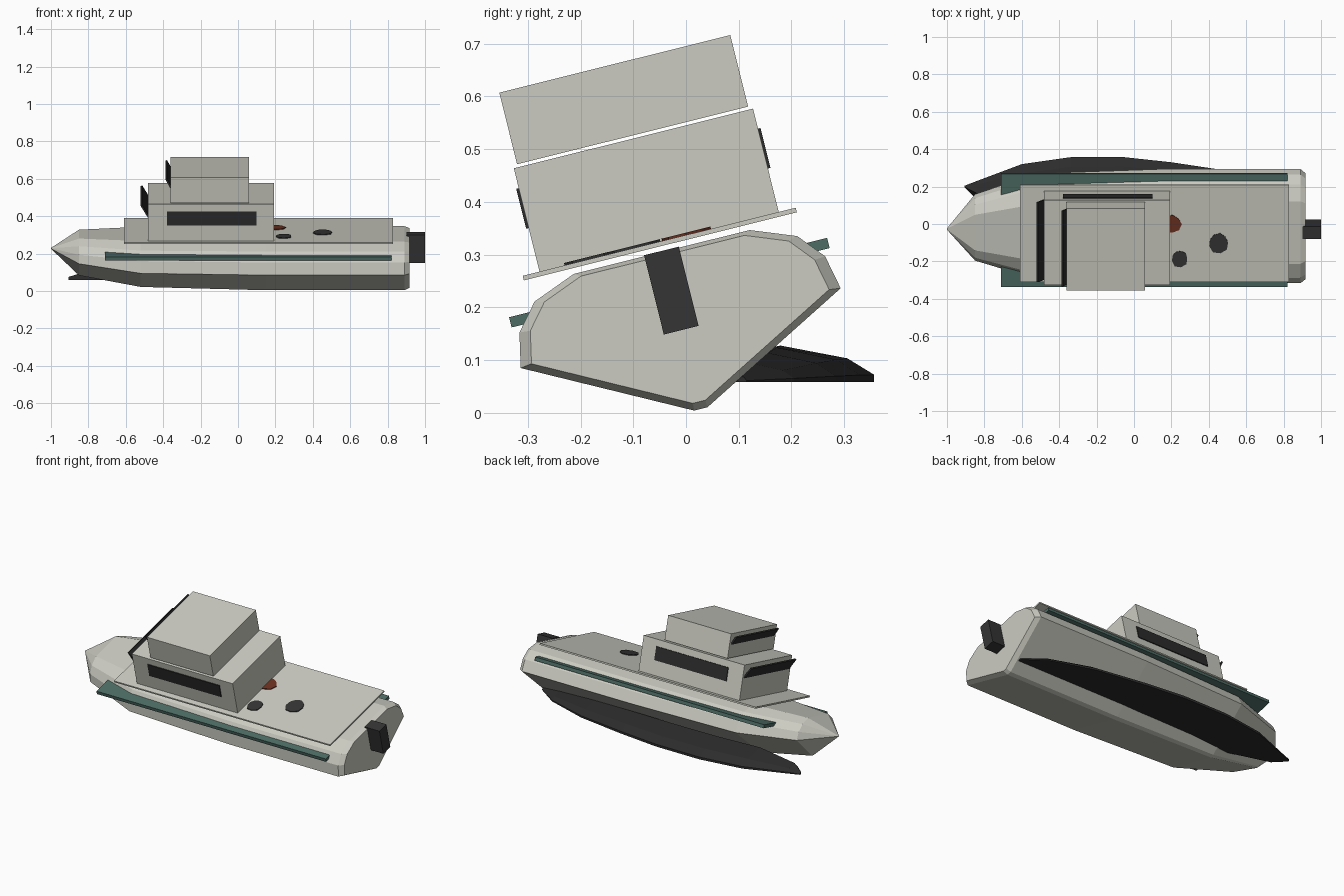
import bpy, bmesh, math, random
from mathutils import Matrix, Vector

if "Cube" in bpy.data.objects:
    bpy.data.objects.remove(bpy.data.objects["Cube"])

random.seed(4)


def material(name, rgb):
    m = bpy.data.materials.new(name)
    m.diffuse_color = (*rgb, 1)
    m.use_nodes = True
    m.node_tree.nodes["Principled BSDF"].inputs["Base Color"].default_value = m.diffuse_color
    return m


PALE = material("pale_grey", (0.60, 0.60, 0.54))
TEAL = material("dark_teal", (0.075, 0.15, 0.13))
DARK = material("charcoal", (0.035, 0.035, 0.036))
BLACK = material("soot_black", (0.025, 0.025, 0.026))
RUST = material("rust_red", (0.15, 0.03, 0.015))

# The whole boat heels over about its length axis; its centreline is at y = 0.029
HEEL = Matrix.Rotation(math.radians(14), 4, 'X') @ Matrix.Translation((0, 0.029, 0))


def finish(name, bm, mat, heel=True):
    bmesh.ops.recalc_face_normals(bm, faces=bm.faces)
    if heel:
        bm.transform(HEEL)
    me = bpy.data.meshes.new(name)
    bm.to_mesh(me)
    bm.free()
    me.materials.append(mat)
    ob = bpy.data.objects.new(name, me)
    bpy.context.collection.objects.link(ob)
    return ob


def box(name, x, y, z, mat):
    bm = bmesh.new()
    bmesh.ops.create_cube(bm, size=1)
    for v in bm.verts:
        v.co = Vector(r[0] if c < 0 else r[1] for c, r in zip(v.co, (x, y, z)))
    return finish(name, bm, mat)


def loft(name, rings, mat, heel=True):
    bm = bmesh.new()
    rows = [[bm.verts.new(p) for p in ring] for ring in rings]
    n = len(rows[0])
    for a, b in zip(rows, rows[1:]):
        for i in range(n):
            j = (i + 1) % n
            bm.faces.new((a[i], a[j], b[j], b[i]))
    bm.faces.new(rows[0])
    bm.faces.new(rows[-1])
    bmesh.ops.remove_doubles(bm, verts=bm.verts, dist=0.0005)
    return finish(name, bm, mat, heel)


# Hull: half sections (half width, height) from keel to deck edge, mirrored
FULL = [(0.013, 0.0), (0.313, 0.158), (0.299, 0.224), (0.257, 0.274), (0.172, 0.307)]
FORE = [(0.012, 0.018), (0.29, 0.162), (0.277, 0.226), (0.236, 0.274), (0.158, 0.307)]
BOW = [(0.006, 0.08), (0.182, 0.188), (0.172, 0.235), (0.146, 0.276), (0.098, 0.306)]


def section(x, half):
    return [(x, w, z) for w, z in half] + [(x, -w, z) for w, z in reversed(half)]


def shrink(half, s, zc):
    return [(w * s, zc + (z - zc) * s) for w, z in half]


loft("hull", [section(-1.0, shrink(BOW, 0.02, 0.228)),
              section(-0.85, BOW),
              section(-0.52, FORE),
              section(0.15, FULL),
              section(0.89, FULL),
              section(0.917, shrink(FULL, 0.93, 0.2))], PALE)

# Deck and the two stacked cabins
box("deck", (-0.61, 0.83), (-0.267, 0.267), (0.318, 0.327), PALE)
box("lower_cabin", (-0.48, 0.193), (-0.234, 0.234), (0.322, 0.529), PALE)
box("upper_cabin", (-0.36, 0.06), (-0.226, 0.226), (0.535, 0.675), PALE)

# Side windows and rub rails
for side, s in (("left", 1), ("right", -1)):
    box(side + "_side_window", (-0.38, 0.10), sorted((s * 0.232, s * 0.239)), (0.412, 0.490), BLACK)
    box(side + "_rub_rail", (-0.71, 0.82), sorted((s * 0.19, s * 0.311)), (0.237, 0.257), TEAL)


# Forward windows that lean out at the top
def leaning_window(name, x0, x1, z0, z1, w):
    t = 0.008
    prof = [(x0, z0), (x1, z1), (x1 + t, z1 + t * 0.6), (x0 + t, z0 + t * 0.6)]
    loft(name, [[(x, y, z) for x, z in prof] for y in (-w, w)], BLACK)


leaning_window("lower_front_window", -0.483, -0.52, 0.453, 0.515, 0.22)
leaning_window("upper_front_window", -0.363, -0.388, 0.612, 0.658, 0.208)

# Engine block on the stern
box("stern_engine", (0.90, 1.0), (-0.034, 0.034), (0.154, 0.309), DARK)


# Ragged stains on the deck
def stain(name, x, y, r, mat):
    bm = bmesh.new()
    n = 9
    ring = []
    for i in range(n):
        a = math.tau * i / n
        k = r * random.uniform(0.85, 1.1)
        ring.append(bm.verts.new((x + k * math.cos(a), y + k * math.sin(a), 0.326)))
    top = bmesh.ops.extrude_face_region(bm, geom=[bm.faces.new(ring)])["geom"]
    for v in top:
        if isinstance(v, bmesh.types.BMVert):
            v.co.z = 0.3315
    finish(name, bm, mat)


stain("scorch_mark_large", 0.452, -0.05, 0.056, DARK)
stain("scorch_mark_small", 0.243, -0.137, 0.046, DARK)
stain("rust_stain", 0.20, 0.053, 0.053, RUST)

# Flat-bottomed bank lying level against the low side: (x, inner y, outer y, rise)
BANK = [(-0.905, 0.195, 0.205, 0.25), (-0.84, 0.13, 0.23, 0.55), (-0.6, 0.06, 0.32, 0.9),
        (-0.34, 0.085, 0.357, 1.0), (-0.05, 0.09, 0.357, 1.0), (0.2, 0.09, 0.33, 0.95),
        (0.5, 0.09, 0.285, 0.8), (0.75, 0.09, 0.205, 0.5), (0.88, 0.09, 0.115, 0.2)]
rings = []
for x, yi, yo, k in BANK:
    w = yo - yi
    rings.append([(x, yi, 0.058), (x, yo, 0.058), (x, yo, 0.058 + 0.014 * k),
                  (x, yi + 0.81 * w, 0.058 + 0.045 * k),
                  (x, yi + 0.34 * w, 0.058 + 0.069 * k)])
loft("side_bank", rings, BLACK, heel=False)
